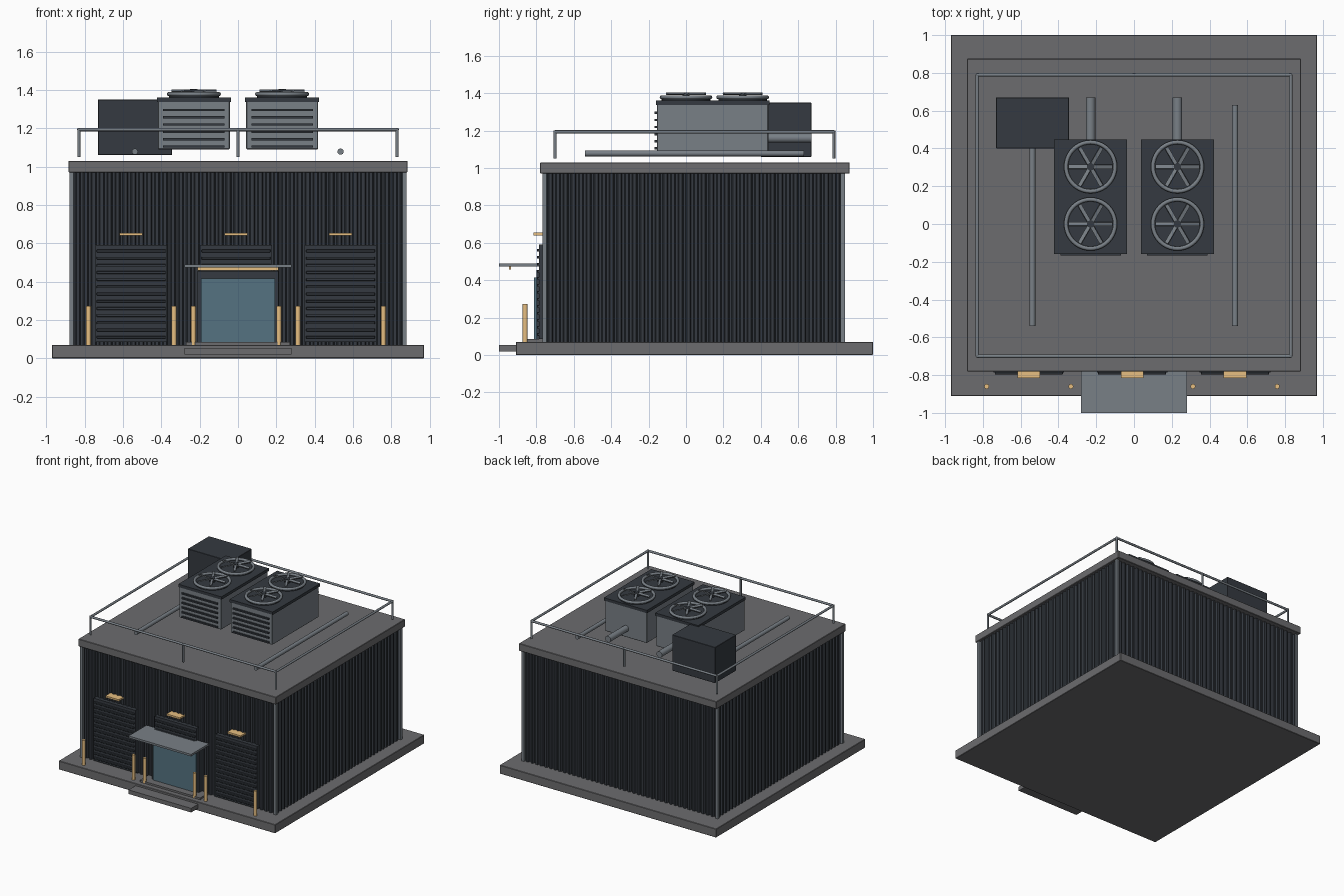
import bpy, bmesh, math
from mathutils import Vector

if "Cube" in bpy.data.objects:
    bpy.data.objects.remove(bpy.data.objects["Cube"])


def mat(name, c):
    m = bpy.data.materials.new(name)
    m.diffuse_color = (*c, 1)
    m.use_nodes = True
    m.node_tree.nodes["Principled BSDF"].inputs["Base Color"].default_value = m.diffuse_color
    return m


CONCRETE = mat("concrete", (0.15, 0.15, 0.157))
DARK = mat("dark_cladding", (0.035, 0.042, 0.052))
STEEL = mat("steel", (0.19, 0.215, 0.24))
AMBER = mat("amber", (0.8, 0.52, 0.22))
GLASS = mat("glass", (0.09, 0.17, 0.22))


def finish(name, bm, material):
    bmesh.ops.recalc_face_normals(bm, faces=bm.faces)
    me = bpy.data.meshes.new(name)
    bm.to_mesh(me)
    bm.free()
    ob = bpy.data.objects.new(name, me)
    bpy.context.collection.objects.link(ob)
    me.materials.append(material)
    return ob


def box(name, x0, x1, y0, y1, z0, z1, material, bevel=0.0):
    bm = bmesh.new()
    bmesh.ops.create_cube(bm, size=1)
    for v in bm.verts:
        v.co = ((x0 + x1) / 2 + v.co.x * (x1 - x0),
                (y0 + y1) / 2 + v.co.y * (y1 - y0),
                (z0 + z1) / 2 + v.co.z * (z1 - z0))
    if bevel:
        bmesh.ops.bevel(bm, geom=bm.edges[:], offset=bevel, segments=1, affect='EDGES')
    return finish(name, bm, material)


def rod(name, a, b, r, material, sides=16):
    a, b = Vector(a), Vector(b)
    bm = bmesh.new()
    bmesh.ops.create_cone(bm, cap_ends=True, segments=sides, radius1=r, radius2=r, depth=(b - a).length)
    rot = (b - a).to_track_quat('Z', 'Y')
    for v in bm.verts:
        v.co = rot @ v.co + (a + b) / 2
    for f in bm.faces:
        f.smooth = len(f.verts) == 4
    return finish(name, bm, material)


# Ground slab, steps, roof slab
box("ground_slab", -0.97, 0.97, -0.91, 1.0, 0, 0.07, CONCRETE, 0.003)
box("lower_step", -0.28, 0.28, -1.0, -0.90, 0.02, 0.053, CONCRETE)
box("upper_step", -0.27, 0.27, -0.87, -0.76, 0.05, 0.085, CONCRETE)
box("roof_slab", -0.885, 0.885, -0.78, 0.875, 0.97, 1.03, CONCRETE, 0.003)


# Corrugated walls: one ribbed perimeter extruded upward
def ribbed_side(a, b, ribs, depth):
    a, b = Vector(a), Vector(b)
    d = (b - a) / ribs
    inward = Vector((-d.y, d.x)).normalized() * depth
    pts = []
    for i in range(ribs):
        for t, k in ((0.15, 1), (0.45, 1), (0.6, 0), (1.0, 0)):
            pts.append(a + d * (i + t) + inward * k)
    return pts


X, Y0, Y1 = 0.868, -0.758, 0.84
corners = [(-X, Y0), (X, Y0), (X, Y1), (-X, Y1)]
bm = bmesh.new()
loop = []
for i, c in enumerate(corners):
    loop += ribbed_side(c, corners[(i + 1) % 4], 42 if i % 2 == 0 else 39, 0.016)
low = [bm.verts.new((p.x, p.y, 0.07)) for p in loop]
high = [bm.verts.new((p.x, p.y, 0.97)) for p in loop]
for i in range(len(loop)):
    j = (i + 1) % len(loop)
    bm.faces.new((low[i], low[j], high[j], high[i]))
bm.faces.new(low[::-1])
bm.faces.new(high)
finish("corrugated_walls", bm, DARK)

# Corner trims
for cx in (-0.868, 0.868):
    for cy in (-0.757, 0.838):
        box("corner_trim", cx - 0.011, cx + 0.011, cy - 0.011, cy + 0.011, 0.07, 0.97, STEEL)

# Three bays: roller door, lamp, bollards
for c in (-0.557, -0.01, 0.535):
    box("roller_door", c - 0.187, c + 0.187, -0.785, -0.75, 0.085, 0.59, DARK)
    for i in range(13):
        z = 0.11 + i * 0.0375
        box("door_slat", c - 0.18, c + 0.18, -0.797, -0.78, z - 0.007, z + 0.007, DARK, 0.002)
    box("door_lamp", c - 0.06, c + 0.06, -0.815, -0.75, 0.64, 0.654, AMBER)
    for s in (-0.223, 0.223):
        rod("bollard", (c + s, -0.86, 0.07), (c + s, -0.86, 0.272), 0.013, AMBER)

# Entrance
box("entrance_frame", -0.21, 0.21, -0.80, -0.75, 0.085, 0.455, DARK)
box("entrance_glass", -0.193, 0.193, -0.812, -0.79, 0.085, 0.415, GLASS)
box("canopy", -0.28, 0.28, -1.0, -0.77, 0.474, 0.49, STEEL)
box("canopy_lamp", -0.21, 0.21, -0.947, -0.935, 0.457, 0.474, AMBER)

# Roof railing
rx, ry0, ry1, rz = 0.83, -0.70, 0.79, 1.193
ring = [(-rx, ry0, rz), (rx, ry0, rz), (rx, ry1, rz), (-rx, ry1, rz)]
for i in range(4):
    rod("railing_bar", ring[i], ring[(i + 1) % 4], 0.009, STEEL, 12)
for x in (-rx, 0, rx):
    for y in (ry0, ry1):
        rod("railing_post", (x, y, 1.05), (x, y, 1.2), 0.008, STEEL, 12)


# Fan: open drum, guard ring and six blades
def fan(x, y):
    rod("fan_drum", (x, y, 1.36), (x, y, 1.372), 0.13, DARK, 32)
    bpy.ops.mesh.primitive_torus_add(location=(x, y, 1.378), major_radius=0.13, minor_radius=0.011,
                                     major_segments=40, minor_segments=10)
    ob = bpy.context.object
    ob.name = "fan_ring"
    ob.data.materials.append(STEEL)
    bpy.ops.object.shade_smooth()
    rod("fan_hub", (x, y, 1.37), (x, y, 1.404), 0.02, DARK)
    for i in range(6):
        b = box("fan_blade", 0.015, 0.117, -0.010, 0.010, -0.004, 0.004, STEEL)
        b.location = (x, y, 1.396)
        b.rotation_euler = (0.3, 0, i * math.pi / 3)


# Cooling units
for c in (-0.23, 0.23):
    box("cooling_unit", c - 0.187, c + 0.187, -0.155, 0.44, 1.09, 1.34, STEEL, 0.003)
    box("unit_lid", c - 0.193, c + 0.193, -0.16, 0.447, 1.337, 1.36, DARK)
    for i in range(6):
        z = 1.105 + i * 0.038
        box("unit_louvre", c - 0.16, c + 0.16, -0.168, -0.15, z - 0.006, z + 0.006, DARK)
    for y in (0.0, 0.303):
        fan(c, y)
    rod("unit_pipe", (c, 0.43, 1.16), (c, 0.67, 1.16), 0.025, STEEL, 20)

# Control cabinet and long pipes
box("control_cabinet", -0.73, -0.345, 0.40, 0.67, 1.06, 1.35, DARK, 0.002)
for x in (-0.538, 0.535):
    rod("roof_pipe", (x, -0.54, 1.078), (x, 0.63, 1.078), 0.016, STEEL, 16)
